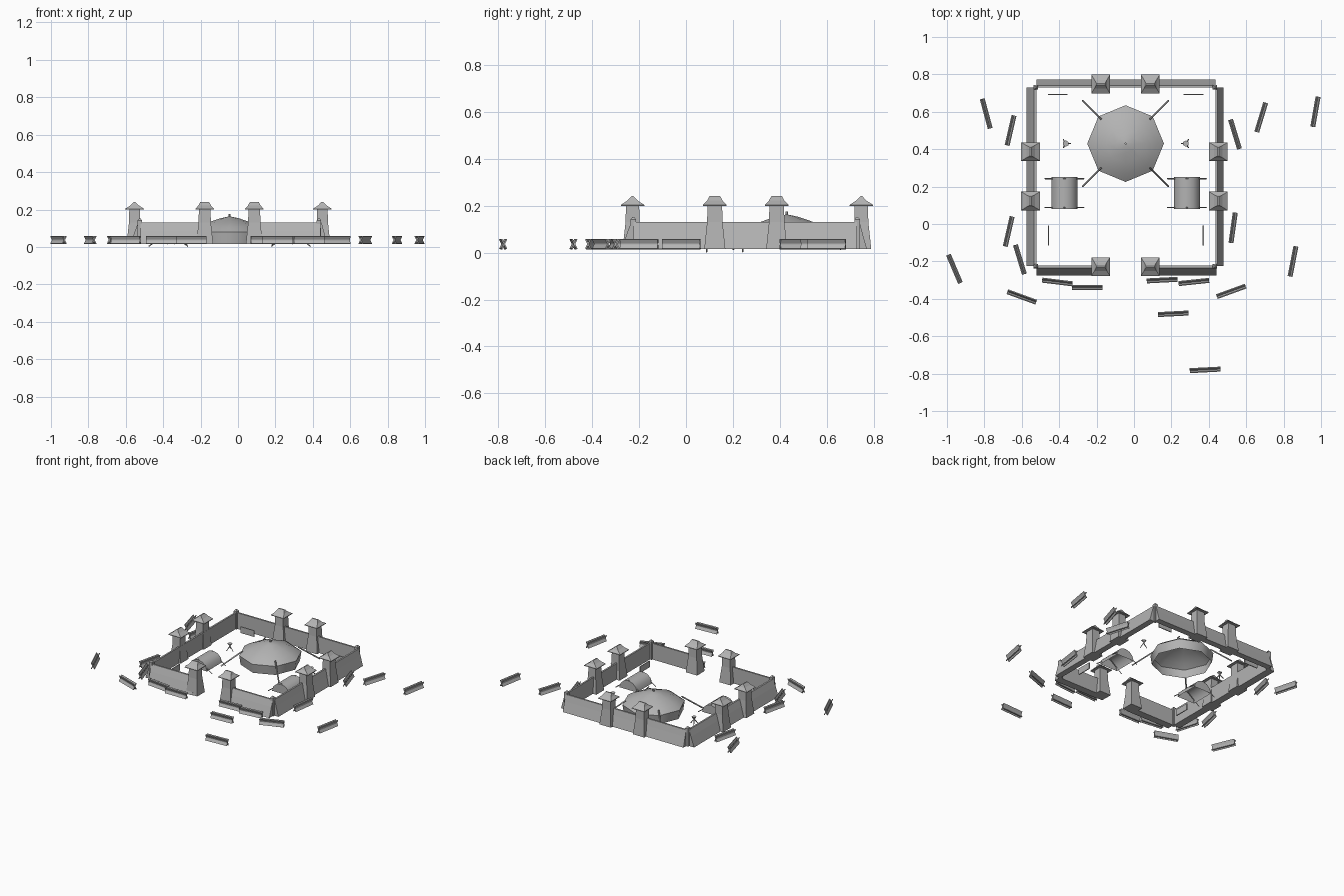
import bpy, bmesh
from math import radians, cos, sin, pi
from mathutils import Vector, Matrix

cube = bpy.data.objects.get("Cube")
if cube:
    bpy.data.objects.remove(cube)

grey = bpy.data.materials.new("stone_grey")
grey.use_nodes = True
tone = (0.45, 0.45, 0.45, 1)
grey.diffuse_color = tone
grey.node_tree.nodes["Principled BSDF"].inputs["Base Color"].default_value = tone

GROUND = 0.015
CX, CY = -0.045, 0.43


def finish(name, bm, matrix=None, smooth=None):
    bmesh.ops.recalc_face_normals(bm, faces=bm.faces)
    mesh = bpy.data.meshes.new(name)
    bm.to_mesh(mesh)
    bm.free()
    mesh.materials.append(grey)
    obj = bpy.data.objects.new(name, mesh)
    bpy.context.collection.objects.link(obj)
    if matrix:
        obj.matrix_world = matrix
    if smooth:
        bpy.ops.object.select_all(action="DESELECT")
        obj.select_set(True)
        bpy.context.view_layer.objects.active = obj
        bpy.ops.object.shade_smooth_by_angle(angle=radians(smooth))
    return obj


def place(x, y, z=0, turn=0):
    return Matrix.Translation((x, y, z)) @ Matrix.Rotation(radians(turn), 4, "Z")


def add_box(bm, size, centre=(0, 0, 0), tilt=0):
    m = Matrix.Translation(centre) @ Matrix.Rotation(radians(tilt), 4, "X") @ Matrix.Diagonal((*size, 1))
    bmesh.ops.create_cube(bm, size=1, matrix=m)


def add_rod(bm, a, b, radius, sides=4):
    a, b = Vector(a), Vector(b)
    d = b - a
    m = Matrix.Translation((a + b) / 2) @ d.to_track_quat("Z", "Y").to_matrix().to_4x4()
    bmesh.ops.create_cone(bm, cap_ends=True, segments=sides, radius1=radius,
                          radius2=radius, depth=d.length, matrix=m)


def loft(bm, rings, cap_start=True, cap_end=True):
    """Skin a list of equally long point rings."""
    loops = [[bm.verts.new(p) for p in ring] for ring in rings]
    n = len(loops[0])
    for low, high in zip(loops, loops[1:]):
        for i in range(n):
            j = (i + 1) % n
            bm.faces.new((low[i], low[j], high[j], high[i]))
    if cap_start:
        bm.faces.new(loops[0])
    if cap_end:
        bm.faces.new(loops[-1])


def rect(w, d, z):
    return [(sx * w / 2, sy * d / 2, z) for sx, sy in ((-1, -1), (1, -1), (1, 1), (-1, 1))]


# Walls: upright inside, battered outside (local -y is the outside)
def wall(name, x, y, turn, start, end, depth):
    profile = [(0, GROUND), (0, 0.13), (-0.012, 0.13), (-depth * 0.55, 0.085), (-depth, GROUND)]
    bm = bmesh.new()
    loft(bm, [[(s, py, pz) for py, pz in profile] for s in (start, end)])
    finish(name, bm, place(x, y, 0, turn))


wall("front_wall_right", 0, -0.222, 0, -0.52, -0.17, 0.053)
wall("front_wall_left", 0, -0.222, 0, 0.08, 0.44, 0.053)
wall("back_wall", 0, 0.729, 180, -0.435, 0.52, 0.043)
wall("right_wall", -0.522, 0, -90, -0.73, 0.225, 0.053)
wall("left_wall", 0.435, 0, 90, -0.225, 0.73, 0.043)


# Corner posts with pointed caps
for x in (-0.525, 0.433):
    for y in (-0.225, 0.73):
        bm = bmesh.new()
        loft(bm, [rect(0.024, 0.024, GROUND), rect(0.024, 0.024, 0.142), rect(0.008, 0.008, 0.152)])
        finish("corner_post", bm, place(x, y))


# Watchtowers: tapered body, flared hipped roof with a ridge along the wall
def tower(x, y, turn):
    bm = bmesh.new()
    loft(bm, [rect(0.09, 0.085, GROUND), rect(0.066, 0.06, 0.13), rect(0.062, 0.056, 0.205)])
    finish("tower_body", bm, place(x, y, 0, turn))
    bm = bmesh.new()
    loft(bm, [rect(0.06, 0.056, 0.202), rect(0.1, 0.1, 0.2), rect(0.1, 0.1, 0.204),
              rect(0.066, 0.045, 0.222), rect(0.046, 0.008, 0.241)])
    finish("tower_roof", bm, place(x, y, 0, turn))


for x in (-0.178, 0.087):
    tower(x, -0.228, 0)
    tower(x, 0.748, 0)
for y in (0.123, 0.387):
    tower(-0.553, y, 90)
    tower(0.451, y, 90)


# Great round tent, open underneath, with a finial and guy poles
bm = bmesh.new()
dome = [(0.196, GROUND), (0.205, 0.08), (0.165, 0.108), (0.105, 0.134), (0.05, 0.153), (0.008, 0.162)]
loft(bm, [[(r * cos(i * pi / 4), r * sin(i * pi / 4), z) for i in range(8)] for r, z in dome],
     cap_start=False)
finish("great_tent", bm, place(CX, CY), smooth=50)
bm = bmesh.new()
add_rod(bm, (0, 0, 0.155), (0, 0, 0.175), 0.006, 6)
for sx in (-1, 1):
    for sy in (-1, 1):
        add_rod(bm, (sx * 0.13, sy * 0.13, 0.11), (sx * 0.23, sy * 0.23, GROUND), 0.005)
finish("great_tent_poles", bm, place(CX, CY))


# Small arched tents with rope lines at both ends
for x in (-0.372, 0.283):
    bm = bmesh.new()
    arch = [(0.07 * cos(i * pi / 6), GROUND + 0.065 * sin(i * pi / 6)) for i in range(7)]
    rows = [[bm.verts.new((px, py, pz)) for px, pz in arch] for py in (-0.085, 0.085)]
    for i in range(6):
        bm.faces.new((rows[0][i], rows[0][i + 1], rows[1][i + 1], rows[1][i]))
    for row in rows:
        bm.faces.new(row)
    finish("small_tent", bm, place(x, 0.165), smooth=40)
    bm = bmesh.new()
    for sy in (-0.077, 0.077):
        for sx in (-1, 1):
            add_rod(bm, (0, sy, 0.08), (sx * 0.105, sy, 0.003), 0.003)
    finish("small_tent_ropes", bm, place(x, 0.165))


# Tripod braziers
for x, turn in ((-0.365, 0), (0.278, 180)):
    bm = bmesh.new()
    for k in range(3):
        a = k * 2 * pi / 3
        c, s = cos(a), sin(a)
        add_rod(bm, (0.026 * c, 0.026 * s, GROUND), (-0.012 * c, -0.012 * s, 0.062), 0.003)
    bmesh.ops.create_cone(bm, cap_ends=True, segments=6, radius1=0.006, radius2=0.017,
                          depth=0.014, matrix=Matrix.Translation((0, 0, 0.058)))
    finish("brazier", bm, place(x, CY, 0, turn))


# Standing boards inside the yard
for x, y, turn in ((-0.408, 0.692, 0), (0.318, 0.692, 0), (-0.457, -0.062, 90), (0.37, -0.062, 90)):
    bm = bmesh.new()
    add_box(bm, (0.106, 0.006, 0.045), (0, 0, GROUND + 0.0225))
    finish("standing_board", bm, place(x, y, 0, turn))


# Barricades: two crossed planks on a central beam
barricades = [
    (-0.79, 0.59, -75), (-0.66, 0.50, 77), (-0.67, -0.04, 77), (-0.61, -0.19, -73),
    (-0.96, -0.24, -67), (-0.60, -0.39, -20), (-0.41, -0.31, -7), (-0.25, -0.34, 0),
    (0.15, -0.30, 3), (0.32, -0.31, 6), (0.21, -0.48, 3), (0.38, -0.78, 3), (0.52, -0.36, 20),
    (0.85, -0.20, 79), (0.53, -0.02, 82), (0.54, 0.48, -73), (0.68, 0.57, 73), (0.97, 0.60, 80)]
for x, y, turn in barricades:
    bm = bmesh.new()
    for tilt in (-27, 27):
        add_box(bm, (0.164, 0.006, 0.047), tilt=tilt)
    add_box(bm, (0.16, 0.009, 0.009))
    finish("barricade", bm, place(x, y, 0.037, turn))
